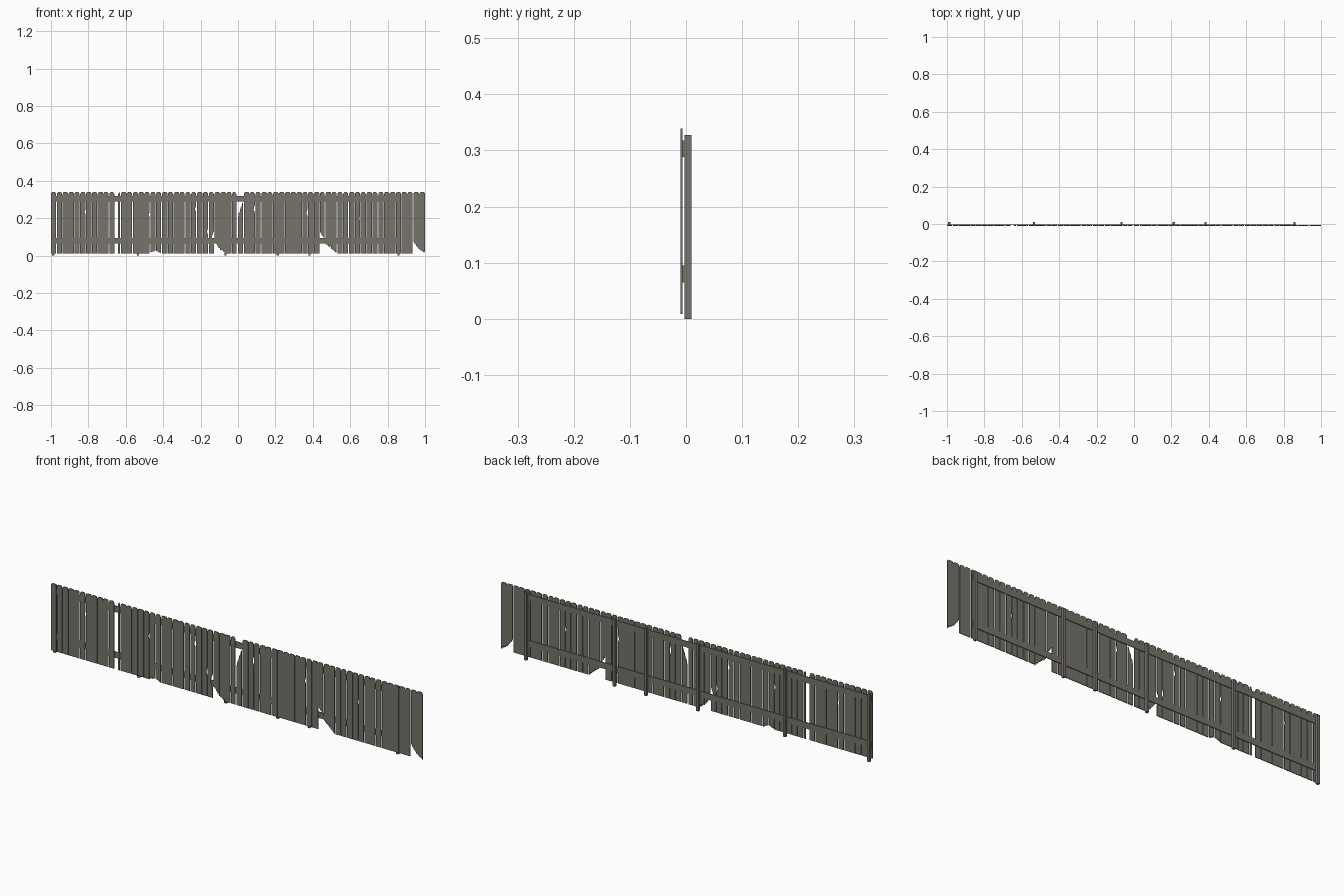
import bpy, bmesh, random

if "Cube" in bpy.data.objects:
    bpy.data.objects.remove(bpy.data.objects["Cube"])

random.seed(4)

wood = bpy.data.materials.new("weathered grey wood")
wood.diffuse_color = (0.18, 0.172, 0.145, 1)
wood.use_nodes = True
wood.node_tree.nodes["Principled BSDF"].inputs["Base Color"].default_value = wood.diffuse_color

PITCH = 2 / 64
BOTTOM, TOP = 0.012, 0.339
Y_FRONT, THICK = -0.0098, 0.0035


def prism(name, pts, y0, y1):
    """Extrude an x-z outline from y0 to y1."""
    bm = bmesh.new()
    a = [bm.verts.new((x, y0, z)) for x, z in pts]
    b = [bm.verts.new((x, y1, z)) for x, z in pts]
    n = len(pts)
    bm.faces.new(a)
    bm.faces.new(b[::-1])
    for i in range(n):
        j = (i + 1) % n
        bm.faces.new((a[i], b[i], b[j], a[j]))
    bmesh.ops.recalc_face_normals(bm, faces=bm.faces)
    me = bpy.data.meshes.new(name)
    bm.to_mesh(me)
    bm.free()
    me.materials.append(wood)
    ob = bpy.data.objects.new(name, me)
    bpy.context.collection.objects.link(ob)
    return ob


def box(name, x0, x1, y0, y1, z0, z1):
    return prism(name, [(x0, z0), (x1, z0), (x1, z1), (x0, z1)], y0, y1)


def jagged(x0, z0, x1, z1, teeth=4, depth=0.012):
    """Splintered line between two points."""
    pts = [(x0, z0)]
    for i in range(1, teeth * 2):
        t = i / (teeth * 2)
        dz = depth * random.uniform(0.4, 1) if i % 2 else 0
        pts.append((x0 + (x1 - x0) * t, z0 + (z1 - z0) * t + dz))
    return pts + [(x1, z1)]


def picket(name, x0, x1, bottom=None, top=None, nick=None):
    """Dog-eared board; bottom / top give broken ends, nick a chip in the right edge."""
    pts = jagged(x0, bottom[0], x1, bottom[1]) if bottom else [(x0, BOTTOM), (x1, BOTTOM)]
    if nick:
        z, h, d = nick
        pts += [(x1, z - h), (x1 - d, z - h * 0.2), (x1 - d * 0.7, z + h * 0.3), (x1, z + h)]
    if top:
        pts += jagged(x0, top[0], x1, top[1], 3)[::-1]
    else:
        pts += [(x1, TOP - 0.010), (x1 - 0.002, TOP - 0.004), (x1 - 0.006, TOP),
                (x0 + 0.006, TOP), (x0 + 0.002, TOP - 0.004), (x0, TOP - 0.010)]
    prism(name, pts, Y_FRONT, Y_FRONT + THICK)


# Broken boards, keyed by position along the fence
broken_bottom = {28: (0.070, 0.030), 29: (0.030, 0.009), 46: (0.125, 0.085),
                 47: (0.060, 0.035), 48: (0.035, 0.009), 62: (0.070, 0.032),
                 63: (0.032, 0.010), 17: (0.014, 0.022), 18: (0.022, 0.010)}
broken_top = {32: (0.205, 0.285)}
nicks = {5: (0.235, 0.012, 0.005), 24: (0.25, 0.015, 0.007), 27: (0.095, 0.035, 0.013),
         26: (0.13, 0.02, 0.006), 34: (0.25, 0.02, 0.006), 16: (0.22, 0.012, 0.005),
         43: (0.23, 0.02, 0.006), 52: (0.2, 0.012, 0.004)}
# Joints where neighbouring boards touch
tight = {2, 3, 6, 8, 12, 15, 19, 21, 25, 28, 29, 33, 36, 38, 39, 40, 41, 42,
         45, 47, 51, 54, 57, 58, 60, 62}

# Pickets
for i in range(64):
    x0 = -1 + i * PITCH + (0.016 if i == 11 else 0)
    gap = 0.001 if i in tight else random.uniform(0.003, 0.0055)
    x1 = -1 + (i + 1) * PITCH - (0 if i == 63 else gap)
    if i == 31:
        x1 -= 0.004
    picket(f"picket_{i + 1}", x0, x1, broken_bottom.get(i), broken_top.get(i), nicks.get(i))

# Rails behind the pickets
for name, z in (("lower_rail", 0.065), ("upper_rail", 0.288)):
    box(name, -0.998, 0.866, Y_FRONT + THICK, -0.0025, z, z + 0.03)

# Posts behind the rails
for i, x in enumerate((-0.988, -0.535, -0.067, 0.212, 0.382, 0.858)):
    box(f"post_{i + 1}", x - 0.0062, x + 0.0062, -0.003, 0.0098, 0, 0.328)
